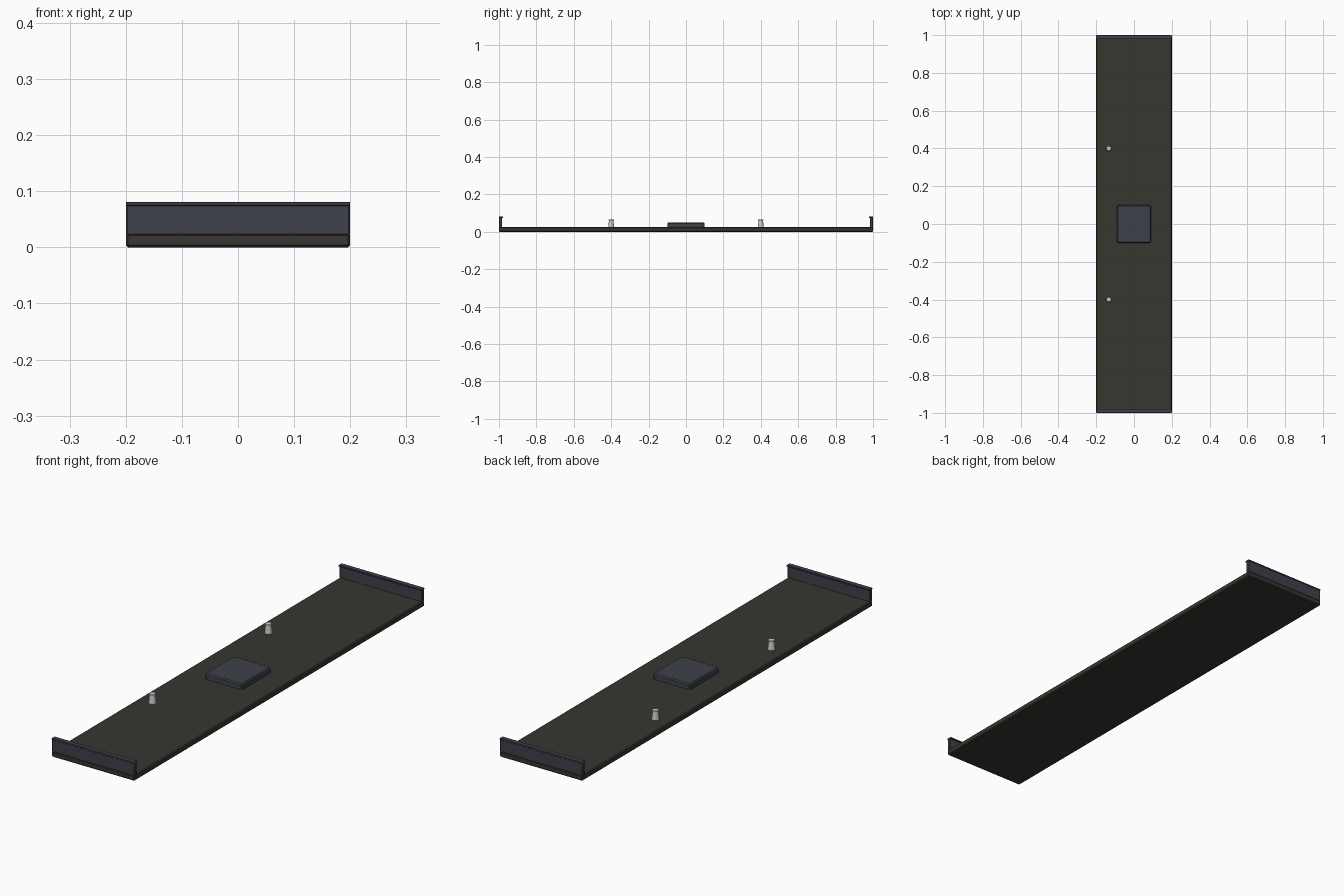
import bpy, bmesh
from math import cos, sin, pi

if "Cube" in bpy.data.objects:
    bpy.data.objects.remove(bpy.data.objects["Cube"])


def material(name, rgb):
    m = bpy.data.materials.new(name)
    m.diffuse_color = (*rgb, 1)
    m.use_nodes = True
    m.node_tree.nodes["Principled BSDF"].inputs["Base Color"].default_value = m.diffuse_color
    return m


BOARD = material("dark_board", (0.04, 0.037, 0.03))
SLATE = material("slate", (0.047, 0.053, 0.068))


def finish(name, bm, mat=None):
    me = bpy.data.meshes.new(name)
    bmesh.ops.recalc_face_normals(bm, faces=bm.faces)
    bm.to_mesh(me)
    bm.free()
    ob = bpy.data.objects.new(name, me)
    bpy.context.collection.objects.link(ob)
    if mat:
        me.materials.append(mat)
    return ob


def box(name, lo, hi, mat, bevel=0.0):
    bm = bmesh.new()
    bmesh.ops.create_cube(bm, size=1)
    for v in bm.verts:
        v.co = [(a + b) / 2 + c * (b - a) for a, b, c in zip(lo, hi, v.co)]
    ob = finish(name, bm, mat)
    if bevel:
        mod = ob.modifiers.new("bevel", 'BEVEL')
        mod.width = bevel
        mod.segments = 1
    return ob


def lathe(name, profile, centre, sides=16):
    bm = bmesh.new()
    rings = [[bm.verts.new((centre[0] + r * cos(2 * pi * i / sides),
                            centre[1] + r * sin(2 * pi * i / sides), z))
              for i in range(sides)] for r, z in profile]
    for a, b in zip(rings, rings[1:]):
        for i in range(sides):
            j = (i + 1) % sides
            bm.faces.new((a[i], a[j], b[j], b[i]))
    bm.faces.new(rings[0])
    bm.faces.new(rings[-1])
    return finish(name, bm)


# Long base board
box("base_board", (-0.2, -1, 0), (0.2, 1, 0.025), BOARD, 0.004)

# Raised centre pad
box("centre_pad", (-0.09, -0.1, 0.02), (0.09, 0.1, 0.05), SLATE, 0.005)

for s, side in ((-1, "front"), (1, "back")):
    # End lip with a thin cap strip
    ys = sorted((s * 0.984, s * 0.999))
    box(side + "_lip", (-0.2, ys[0], 0.021), (0.2, ys[1], 0.077), SLATE, 0.003)
    ys = sorted((s * 0.979, s * 1.0))
    box(side + "_lip_cap", (-0.2, ys[0], 0.074), (0.2, ys[1], 0.081), SLATE, 0.001)
    # Tapered locating pin with a small head
    lathe(side + "_pin", [(0.016, 0.023), (0.012, 0.059), (0.014, 0.059),
                          (0.014, 0.064), (0.012, 0.066)], (-0.133, s * 0.4))
